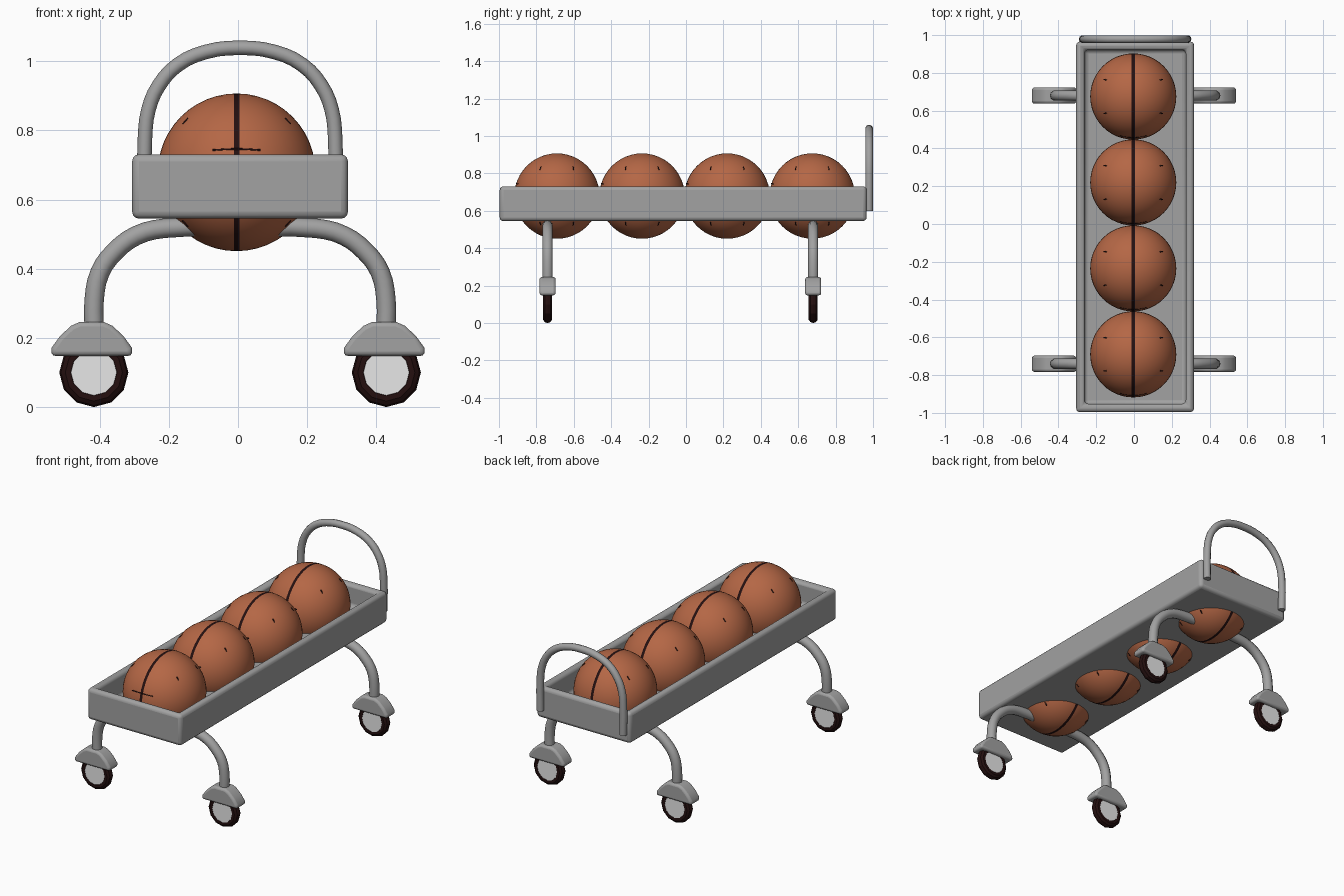
import bpy, bmesh, math
from mathutils import Vector

cube = bpy.data.objects.get("Cube")
if cube:
    bpy.data.objects.remove(cube, do_unlink=True)


def material(name, rgb):
    m = bpy.data.materials.new(name)
    m.use_nodes = True
    m.diffuse_color = (*rgb, 1)
    bsdf = next(n for n in m.node_tree.nodes if n.type == 'BSDF_PRINCIPLED')
    bsdf.inputs["Base Color"].default_value = (*rgb, 1)
    return m


GREY = material("grey metal", (0.36, 0.36, 0.36))
LIGHT = material("light grey hub", (0.8, 0.8, 0.8))
ORANGE = material("orange leather", (0.46, 0.135, 0.06))
DARK = material("dark rubber", (0.018, 0.005, 0.005))

OFFSET = 0.006              # slight sideways shift of the frame
AXLES = (-0.74, 0.68)       # y of the two leg pairs


def smooth(ob, angle=40):
    bpy.ops.object.select_all(action='DESELECT')
    ob.select_set(True)
    bpy.context.view_layer.objects.active = ob
    bpy.ops.object.shade_smooth_by_angle(angle=math.radians(angle))


def add_mesh(name, bm, mats, bevel=0, angle=40):
    bmesh.ops.recalc_face_normals(bm, faces=bm.faces)
    me = bpy.data.meshes.new(name)
    bm.to_mesh(me)
    bm.free()
    ob = bpy.data.objects.new(name, me)
    bpy.context.collection.objects.link(ob)
    for m in mats:
        me.materials.append(m)
    if bevel:
        mod = ob.modifiers.new("rounded edges", 'BEVEL')
        mod.width, mod.segments = bevel, 3
        mod.limit_method = 'ANGLE'
        mod.angle_limit = math.radians(35)
    smooth(ob, angle)
    return ob


def tube(name, points, radius, mat, steps=3):
    """Round bar along a smooth path, turned into a mesh."""
    cu = bpy.data.curves.new(name, 'CURVE')
    cu.dimensions = '3D'
    cu.bevel_depth, cu.bevel_resolution = radius, 3
    cu.resolution_u, cu.use_fill_caps = steps, True
    sp = cu.splines.new('BEZIER')
    sp.bezier_points.add(len(points) - 1)
    for bp, p in zip(sp.bezier_points, points):
        bp.co = p
        bp.handle_left_type = bp.handle_right_type = 'AUTO'
    ob = bpy.data.objects.new(name, cu)
    bpy.context.collection.objects.link(ob)
    cu.materials.append(mat)
    bpy.ops.object.select_all(action='DESELECT')
    ob.select_set(True)
    bpy.context.view_layer.objects.active = ob
    bpy.ops.object.convert(target='MESH')
    smooth(bpy.context.object)


def arch(half, y):
    """Mirror a half path of (x, z) pairs that climbs towards the middle."""
    right = [(OFFSET + x, y, z) for x, z in half]
    left = [(OFFSET - x, y, z) for x, z in half if x > 0]
    return right + left[::-1]


# Tray: open box with a sunken floor and soft edges
bm = bmesh.new()
bmesh.ops.create_cube(bm, size=1)
for v in bm.verts:
    v.co = (OFFSET + v.co.x * 0.624, -0.015 + v.co.y * 1.962, 0.638 + v.co.z * 0.186)
bm.faces.ensure_lookup_table()
top = max(bm.faces, key=lambda f: f.calc_center_median().z)
bmesh.ops.inset_region(bm, faces=[top], thickness=0.062)
floor = bmesh.ops.extrude_face_region(bm, geom=[top])["geom"]
bmesh.ops.delete(bm, geom=[top], context='FACES_ONLY')
for v in floor:
    if isinstance(v, bmesh.types.BMVert):
        v.co.z = 0.6
add_mesh("tray", bm, [GREY], bevel=0.02)

# Push handle at the back
tube("push_handle", arch([(0.275, 0.6), (0.275, 0.78), (0.265, 0.86), (0.235, 0.93),
                          (0.18, 0.99), (0.1, 1.027), (0, 1.039)], 0.979),
     0.021, GREY)

# Balls: a dark seam is cut around the middle of each sphere
R, BALL_Z = 0.228, 0.679


def on_ball(centre, direction):
    return centre + Vector(direction).normalized() * (R - 0.001)


for i, y in enumerate((-0.69, -0.235, 0.22, 0.675)):
    centre = Vector((-0.004, y, BALL_Z))
    bm = bmesh.new()
    bmesh.ops.create_uvsphere(bm, u_segments=48, v_segments=24, radius=R)
    for x in (-0.008, 0.008):
        bmesh.ops.bisect_plane(bm, geom=bm.verts[:] + bm.edges[:] + bm.faces[:],
                               plane_co=(x, 0, 0), plane_no=(1, 0, 0))
    for f in bm.faces:
        f.material_index = int(abs(f.calc_center_median().x) < 0.008)
    bmesh.ops.translate(bm, verts=bm.verts, vec=centre)
    add_mesh(f"ball_{i + 1}", bm, [ORANGE, DARK])
    # Short side seams
    for sx in (-1, 1):
        for sy in (-1, 1):
            for sz in (-1, 1):
                tube(f"side_seam_{i + 1}",
                     [on_ball(centre, (sx * a, sy * 0.09, sz * b))
                      for a, b in ((0.157, 0.14), (0.15, 0.15), (0.147, 0.163))],
                     0.003, DARK)
    # Front cross seam
    tube(f"cross_seam_{i + 1}",
         [on_ball(centre, (x, -0.21, 0.065)) for x in (-0.07, 0, 0.07)], 0.003, DARK)

# Leg arches, with a fender and a wheel at each foot
LEG = [(0.422, 0.22), (0.422, 0.31), (0.405, 0.39), (0.362, 0.45),
       (0.3, 0.496), (0.22, 0.517), (0, 0.517)]
FENDER = [(0.118, 0.148), (0.116, 0.172), (0.092, 0.205), (0.06, 0.235), (0.035, 0.246)]

for end, y in zip(("front", "back"), AXLES):
    tube(f"{end}_legs", arch(LEG, y), 0.028, GREY)
    for side, s in (("left", 1), ("right", -1)):
        # Fender: domed profile pulled through in depth
        bm = bmesh.new()
        outline = FENDER + [(-x, z) for x, z in FENDER[::-1]]
        face = bm.faces.new([bm.verts.new((s * 0.423 + x, y - 0.043, z)) for x, z in outline])
        ext = bmesh.ops.extrude_face_region(bm, geom=[face])["geom"]
        bmesh.ops.translate(bm, vec=(0, 0.086, 0),
                            verts=[v for v in ext if isinstance(v, bmesh.types.BMVert)])
        add_mesh(f"{end}_{side}_fender", bm, [GREY], bevel=0.013)

        # Tyre and hub
        centre = (s * 0.423 + OFFSET, y, 0.1)
        bpy.ops.mesh.primitive_torus_add(location=centre, rotation=(math.pi / 2, 0, 0),
                                         major_segments=12, minor_segments=10,
                                         major_radius=0.075, minor_radius=0.025)
        tyre = bpy.context.object
        tyre.name = f"{end}_{side}_tyre"
        tyre.data.materials.append(DARK)
        smooth(tyre, 25)
        bpy.ops.mesh.primitive_cylinder_add(vertices=24, radius=0.071, depth=0.046,
                                            location=centre, rotation=(math.pi / 2, 0, 0))
        hub = bpy.context.object
        hub.name = f"{end}_{side}_hub"
        hub.data.materials.append(LIGHT)
        smooth(hub)
